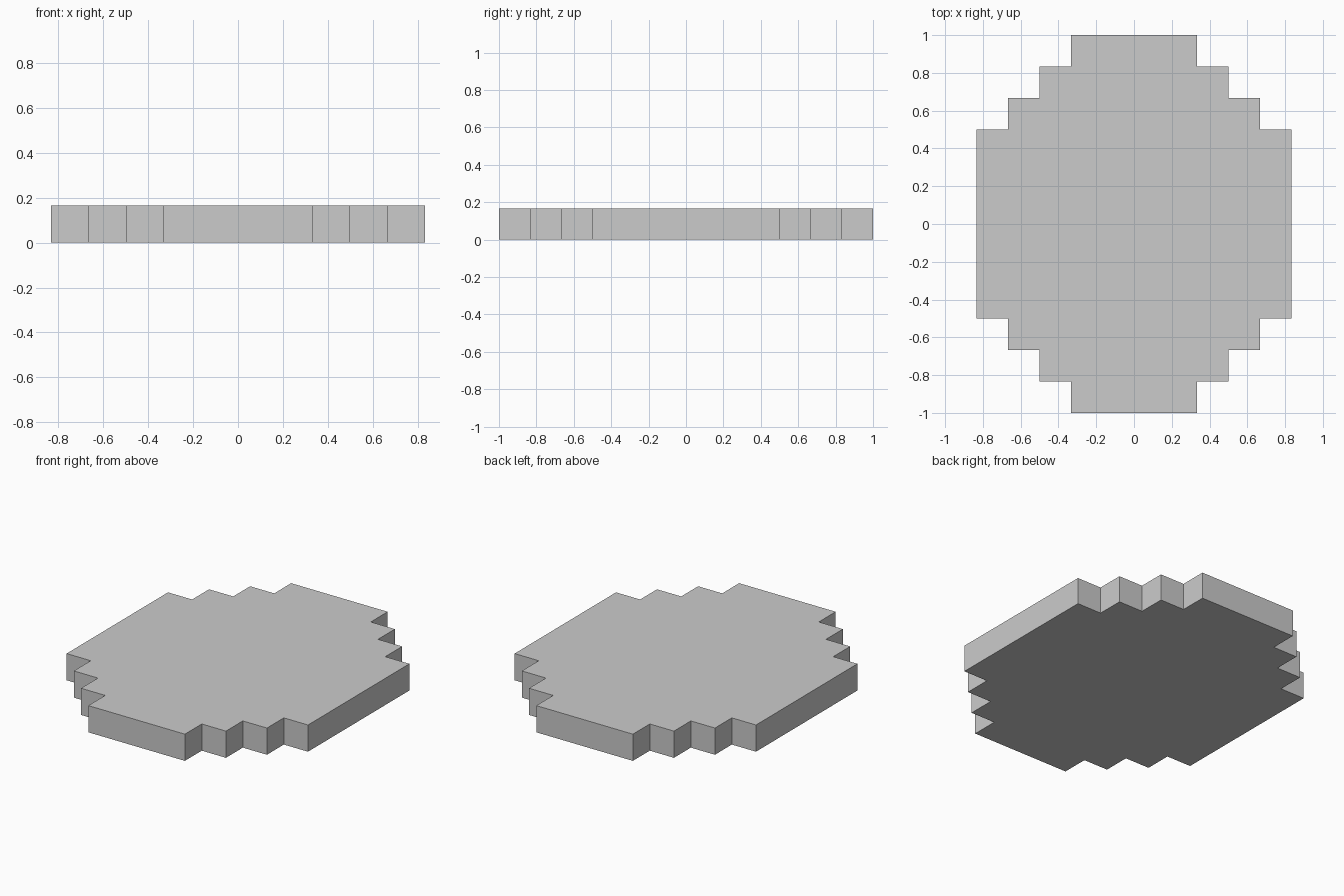
import bpy, bmesh

if "Cube" in bpy.data.objects:
    bpy.data.objects.remove(bpy.data.objects["Cube"])

U = 1 / 6  # one step of the pixel grid

# Stepped corner in grid units (+x, +y quarter), mirrored to a closed outline
corner = [(5, 3), (4, 3), (4, 4), (3, 4), (3, 5), (2, 5), (2, 6)]
half = corner + [(-x, y) for x, y in reversed(corner)]
outline = half + [(-x, -y) for x, y in half]

# Stepped disc slab: outline extruded one step upward
bm = bmesh.new()
base = bm.faces.new([bm.verts.new((x * U, y * U, 0)) for x, y in outline])
top = bmesh.ops.extrude_face_region(bm, geom=[base], use_keep_orig=True)
bmesh.ops.translate(bm, vec=(0, 0, U),
                    verts=[g for g in top["geom"] if isinstance(g, bmesh.types.BMVert)])
bmesh.ops.recalc_face_normals(bm, faces=bm.faces)

mesh = bpy.data.meshes.new("stepped_disc")
bm.to_mesh(mesh)
bm.free()
bpy.context.collection.objects.link(bpy.data.objects.new("stepped_disc", mesh))
